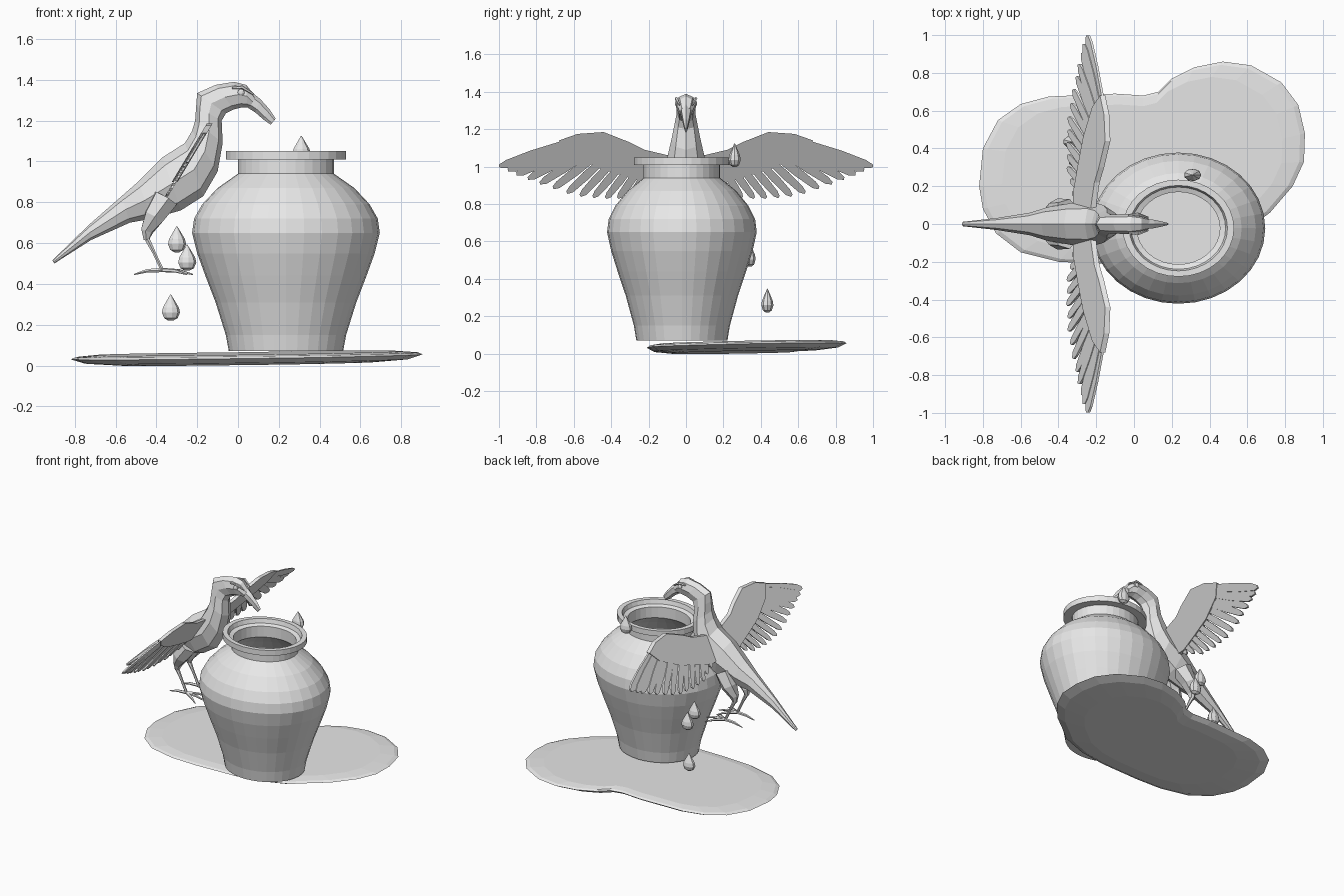
import bpy, bmesh, math
from mathutils import Vector

cube = bpy.data.objects.get("Cube")
if cube:
    bpy.data.objects.remove(cube, do_unlink=True)

clay = bpy.data.materials.new("pale grey")
clay.use_nodes = True
clay.diffuse_color = (0.8, 0.8, 0.8, 1)
clay.node_tree.nodes["Principled BSDF"].inputs["Base Color"].default_value = (0.8, 0.8, 0.8, 1)


def finish(name, bm):
    bmesh.ops.remove_doubles(bm, verts=bm.verts, dist=0.0004)
    bmesh.ops.recalc_face_normals(bm, faces=bm.faces)
    mesh = bpy.data.meshes.new(name)
    bm.to_mesh(mesh)
    bm.free()
    mesh.materials.append(clay)
    obj = bpy.data.objects.new(name, mesh)
    bpy.context.collection.objects.link(obj)
    return obj


def loft(name, rings, closed=False):
    """Skin a list of equal-sized rings; cap the ends unless the loop closes."""
    bm = bmesh.new()
    rows = [[bm.verts.new(p) for p in ring] for ring in rings]
    n = len(rows[0])
    pairs = list(zip(rows, rows[1:])) + ([(rows[-1], rows[0])] if closed else [])
    for a, b in pairs:
        for i in range(n):
            j = (i + 1) % n
            bm.faces.new((a[i], a[j], b[j], b[i]))
    if not closed:
        bm.faces.new(rows[0])
        bm.faces.new(rows[-1])
    return finish(name, bm)


def lathe(name, profile, center, segments, squash):
    cx, cy, cz = center
    turns = [math.tau * i / segments for i in range(segments)]
    return loft(name, [[(cx + r * math.cos(t), cy + squash * r * math.sin(t), cz + z)
                        for t in turns] for r, z in profile])


def body_loft(name, stations, sides=8):
    """Each station: top x, z, bottom x, z and half width."""
    rings = []
    for tx, tz, bx, bz, w in stations:
        top, low = Vector((tx, 0, tz)), Vector((bx, 0, bz))
        mid, half = (top + low) / 2, (top - low) / 2
        rings.append([mid + half * math.cos(t) + Vector((0, w * math.sin(t), 0))
                      for t in (math.tau * i / sides for i in range(sides))])
    return loft(name, rings)


def limb(name, points, radii, sides=6):
    points = [Vector(p) for p in points]
    rings = []
    for i, (p, r) in enumerate(zip(points, radii)):
        d = points[min(i + 1, len(points) - 1)] - points[max(i - 1, 0)]
        q = d.to_track_quat('Z', 'Y')
        rings.append([p + q @ Vector((r * math.cos(t), r * math.sin(t), 0))
                      for t in (math.tau * k / sides for k in range(sides))])
    return loft(name, rings)


# Pot: oval lathe, hollow with a stepped lip
lathe("pot", [(0.28, 0.07), (0.295, 0.15), (0.345, 0.31), (0.395, 0.44), (0.435, 0.55),
              (0.46, 0.65), (0.45, 0.72), (0.41, 0.79), (0.335, 0.87), (0.235, 0.94),
              (0.235, 1.01), (0.295, 1.01), (0.295, 1.05), (0.26, 1.05), (0.25, 1.02),
              (0.22, 1.01), (0.22, 0.93), (0.31, 0.86), (0.39, 0.78), (0.43, 0.65),
              (0.36, 0.43), (0.26, 0.11)], (0.235, -0.022, 0), 32, 0.87)

# Puddle: peanut outline with bevelled rim, tilted slightly
outline = [(-.82, .2), (-.8, .4), (-.72, .55), (-.6, .635), (-.45, .675), (-.1, .69), (.05, .68),
           (.13, .7), (.2, .77), (.32, .83), (.47, .86), (.62, .84), (.78, .75), (.87, .63),
           (.905, .48), (.9, .33), (.84, .2), (.72, .06), (.6, -.03), (.5, -.11), (.3, -.18),
           (.1, -.205), (-.2, -.21), (-.4, -.2), (-.6, -.15), (-.73, -.05), (-.8, .08)]


def puddle_ring(scale, lift):
    ring = []
    for x, y in outline:
        px, py = 0.05 + (x - 0.05) * scale, 0.28 + (y - 0.28) * scale
        ring.append((px, py, 0.037 + 0.012 * px + 0.016 * py + lift))
    return ring


loft("puddle", [puddle_ring(s, h) for s, h in
                ((0.72, -0.034), (0.92, -0.022), (1, 0), (0.97, 0.01), (0.86, 0.018))])

# Water drops
drop_profile = [(0.012, 0), (0.034, 0.012), (0.046, 0.04), (0.04, 0.065), (0.022, 0.095), (0.002, 0.128)]
for i, spot in enumerate([(-.3, .33, .555), (-.25, .34, .465), (-.33, .435, .22), (.31, .26, .997)]):
    lathe(f"water_drop_{i + 1}", drop_profile, spot, 9, 0.72)

# Bird trunk from tail to face, then the beak
body_loft("bird_body", [
    (-.91, .515, -.9, .5, .012), (-.73, .69, -.72, .615, .032), (-.57, .83, -.53, .7, .06),
    (-.49, .9, -.42, .72, .09), (-.37, 1.02, -.28, .76, .112), (-.26, 1.09, -.17, .83, .115),
    (-.225, 1.15, -.1, .95, .1), (-.21, 1.2, -.075, 1.09, .078), (-.205, 1.27, -.08, 1.2, .06),
    (-.2, 1.335, -.06, 1.235, .05), (-.11, 1.375, -.02, 1.255, .052), (-.02, 1.39, .02, 1.265, .055),
    (.04, 1.375, .045, 1.265, .045), (.085, 1.32, .06, 1.265, .032)])
body_loft("beak", [(.06, 1.345, .045, 1.265, .032), (.11, 1.305, .085, 1.24, .026),
                   (.155, 1.255, .125, 1.205, .016), (.185, 1.21, .16, 1.18, .006)], 6)


def along(path, t):
    f = t * (len(path) - 1)
    i = min(int(f), len(path) - 2)
    return Vector(path[i]).lerp(Vector(path[i + 1]), f - i)


def slab(name, polygons, side, thick):
    """Thin plates drawn in y, z on the raked wing plane."""
    bm = bmesh.new()
    for k, poly in enumerate(polygons):
        shift = 0.004 * (k % 2)
        sheets = [[bm.verts.new((-0.25 + 0.6 * (z - 1) + shift + s * thick / 2, side * y, z))
                   for y, z in poly] for s in (-1, 1)]
        for sheet in sheets:
            bm.faces.new(sheet)
        for i in range(len(poly)):
            j = (i + 1) % len(poly)
            bm.faces.new((sheets[0][i], sheets[0][j], sheets[1][j], sheets[1][i]))
    return finish(name, bm)


# Wing shapes: arm panel and a fan of tapered feathers
arm = [(.05, 1.05), (.22, 1.09), (.3, 1.13), (.44, 1.185), (.58, 1.175), (.68, 1.14),
       (.62, 1.07), (.46, .99), (.3, .94), (.16, .9), (.05, .9)]
roots = [(.1, 1.0), (.22, 1.04), (.36, 1.09), (.48, 1.13), (.56, 1.15)]
tips = [(.17, .88), (.31, .83), (.45, .83), (.6, .845), (.76, .9), (.9, .955), (1.0, 1.0)]
feathers = []
count = 14
for i in range(count):
    t = i / (count - 1)
    root, tip = along(roots, t), along(tips, t)
    d = (tip - root).normalized()
    side_dir = Vector((-d.y, d.x))
    w = 0.019 + 0.008 * t
    shape = [(0, -.7), (.6, -1), (.92, -.8), (1, -.2), (.99, .4), (.9, .8), (.6, 1), (0, .7)]
    feathers.append([tuple(root.lerp(tip, u) + side_dir * w * v) for u, v in shape])

# Paired parts
for label, s in (("left", 1), ("right", -1)):
    slab(f"{label}_wing_arm", [arm], s, 0.028)
    slab(f"{label}_wing_feathers", feathers, s, 0.012)
    y = s * 0.07
    limb(f"{label}_thigh", [(-.36, s * .065, .82), (-.41, s * .08, .73), (-.445, y, .66), (-.45, y, .615)],
         (.07, .055, .032, .014))
    limb(f"{label}_shin", [(-.45, y, .63), (-.41, y, .55), (-.37, y, .465)], (.015, .009, .01))
    for k, (dx, dy) in enumerate([(.15, 0), (.12, .07), (.12, -.07), (-.14, 0)]):
        limb(f"{label}_toe_{k + 1}", [(-.37, y, .468), (-.37 + dx * .55, y + dy * .55, .464),
                                      (-.37 + dx, y + dy, .446)], (.011, .009, .003), 5)
    # Eye with a brow ridge
    limb(f"{label}_eye", [(.015, s * .035, 1.338), (.015, s * .052, 1.338), (.015, s * .058, 1.338)],
         (.018, .017, .007), 8)
    limb(f"{label}_brow", [(-.03, s * .047, 1.36), (.02, s * .052, 1.364), (.075, s * .034, 1.33)],
         (.005, .009, .005), 5)
